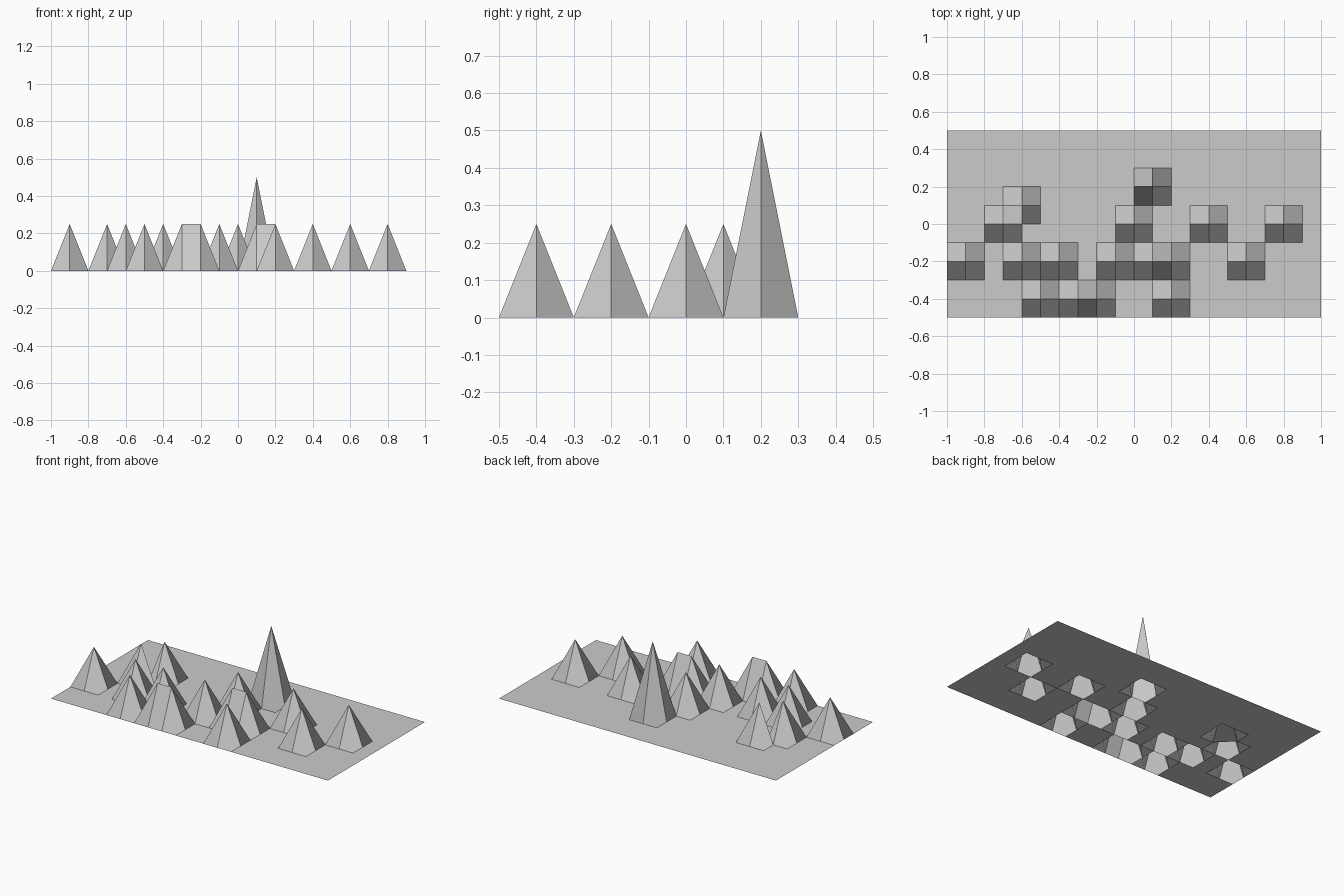
import bpy

if "Cube" in bpy.data.objects:
    bpy.data.objects.remove(bpy.data.objects["Cube"])

NX, NY, STEP = 20, 10, 0.1

# Raised grid points in tenths of a unit (x, y), all the same height
hills = {(-9, -2), (-7, 0), (-6, 1), (-6, -2), (-4, -2), (-5, -4), (-3, -4),
         (-2, -4), (-1, -2), (1, -2), (2, -2), (2, -4), (0, 0), (4, 0),
         (6, -2), (8, 0)}
tall_peak = (1, 2)


def height(i, j):
    if (i, j) == tall_peak:
        return 0.5
    return 0.25 if (i, j) in hills else 0.0


# Terrain sheet: regular grid of quads with single points pulled up
verts = [(i * STEP, j * STEP, height(i, j))
         for j in range(-NY // 2, NY // 2 + 1)
         for i in range(-NX // 2, NX // 2 + 1)]
row = NX + 1
# Each quad starts at its lower-left corner so ridges run along that diagonal
faces = [(a, a + 1, a + 1 + row, a + row)
         for j in range(NY) for a in range(j * row, j * row + NX)]

mesh = bpy.data.meshes.new("terrain")
mesh.from_pydata(verts, [], faces)
mesh.update()
terrain = bpy.data.objects.new("terrain", mesh)
bpy.context.collection.objects.link(terrain)
